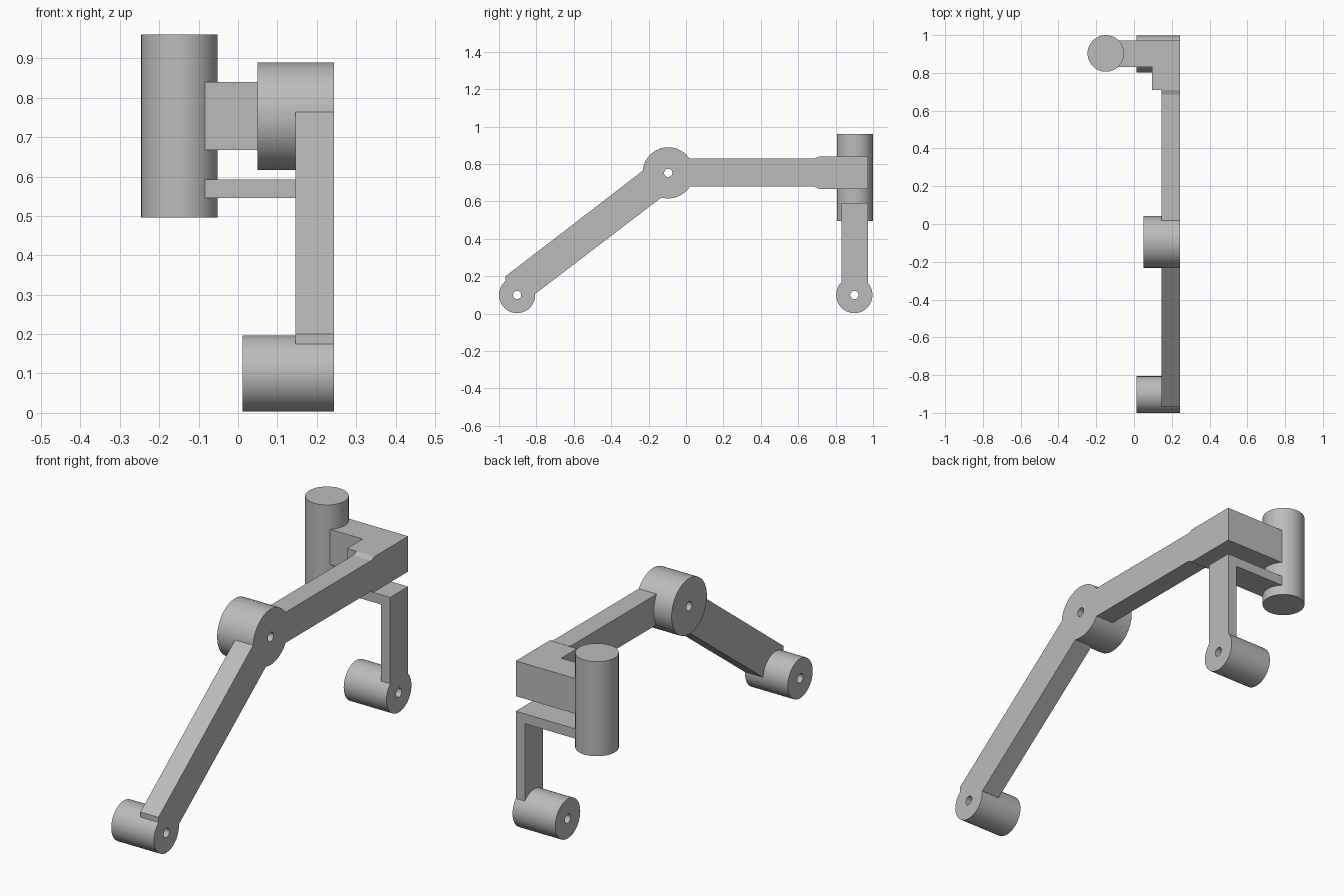
import bpy
import bmesh
from math import radians, tau
from mathutils import Matrix, Vector

default_cube = bpy.data.objects.get("Cube")
if default_cube:
    bpy.data.objects.remove(default_cube, do_unlink=True)

grey = bpy.data.materials.new("plain grey")
grey.use_nodes = True
colour = (0.5, 0.5, 0.5, 1)
grey.diffuse_color = colour
grey.node_tree.nodes["Principled BSDF"].inputs["Base Color"].default_value = colour

OUTER = 0.244   # shared outer face of arms and hubs
INNER = 0.146   # inner face of the arms


def finish(bm, name, smooth=False):
    bmesh.ops.recalc_face_normals(bm, faces=bm.faces)
    mesh = bpy.data.meshes.new(name)
    bm.to_mesh(mesh)
    bm.free()
    mesh.materials.append(grey)
    obj = bpy.data.objects.new(name, mesh)
    bpy.context.collection.objects.link(obj)
    if smooth:
        bpy.ops.object.select_all(action="DESELECT")
        obj.select_set(True)
        bpy.context.view_layer.objects.active = obj
        bpy.ops.object.shade_smooth_by_angle(angle=radians(30))
    return obj


def prism(name, points, depth):
    """Extrude a flat outline along the depth vector."""
    bm = bmesh.new()
    face = bm.faces.new([bm.verts.new(p) for p in points])
    extruded = bmesh.ops.extrude_face_region(bm, geom=[face], use_keep_orig=True)
    moved = [v for v in extruded["geom"] if isinstance(v, bmesh.types.BMVert)]
    bmesh.ops.translate(bm, verts=moved, vec=Vector(depth))
    return finish(bm, name)


def side_arm(name, outline, inner=INNER):
    """Arm drawn as a y-z outline, ending on the shared outer face."""
    return prism(name, [(inner, y, z) for y, z in outline], (OUTER - inner, 0, 0))


def hub(name, y, z, radius, inner, hole=0.022):
    """Drum lying along x with a bore through its axis."""
    bm = bmesh.new()
    corners = [(inner, hole), (OUTER, hole), (OUTER, radius), (inner, radius)]
    verts = [bm.verts.new((x, y, z + r)) for x, r in corners]
    edges = [bm.edges.new((verts[i], verts[(i + 1) % 4])) for i in range(4)]
    bmesh.ops.spin(bm, geom=verts + edges, cent=(0, y, z), axis=(1, 0, 0),
                   angle=tau, steps=48, use_merge=True)
    bmesh.ops.remove_doubles(bm, verts=bm.verts, dist=0.0001)
    return finish(bm, name, smooth=True)


# Bored hubs
hub("front_hub", -0.903, 0.1, 0.097, 0.012)
hub("elbow_hub", -0.095, 0.753, 0.137, 0.049)
hub("rear_hub", 0.9, 0.1, 0.097, 0.012)

# Sloping arm between front hub and elbow
side_arm("sloping_arm", [(-0.965, 0.175), (-0.965, 0.2), (-0.217, 0.775),
                         (-0.12, 0.63), (-0.805, 0.107)])

# Level arm, flaring into the corner block
side_arm("level_arm", [(0, 0.68), (0, 0.83), (0.685, 0.83), (0.71, 0.84),
                       (0.71, 0.667), (0.685, 0.68)])

# L-shaped corner block reaching to the upright post
block = [(OUTER, 0.71), (OUTER, 0.972), (-0.12, 0.972), (-0.12, 0.832),
         (0.095, 0.832), (0.095, 0.71)]
prism("corner_block", [(x, y, 0.667) for x, y in block], (0, 0, 0.173))

# Thin bent bracket carrying the rear hub
bracket = [(-0.12, 0.545), (-0.12, 0.593), (OUTER, 0.593), (OUTER, 0.16),
           (0.195, 0.16), (0.195, 0.545)]
prism("bent_bracket", [(x, 0.832, z) for x, z in bracket], (0, 0.14, 0))

# Upright post
bm = bmesh.new()
bmesh.ops.create_cone(bm, cap_ends=True, segments=48, radius1=0.097, radius2=0.097,
                      depth=0.464, matrix=Matrix.Translation((-0.149, 0.903, 0.728)))
finish(bm, "upright_post", smooth=True)
